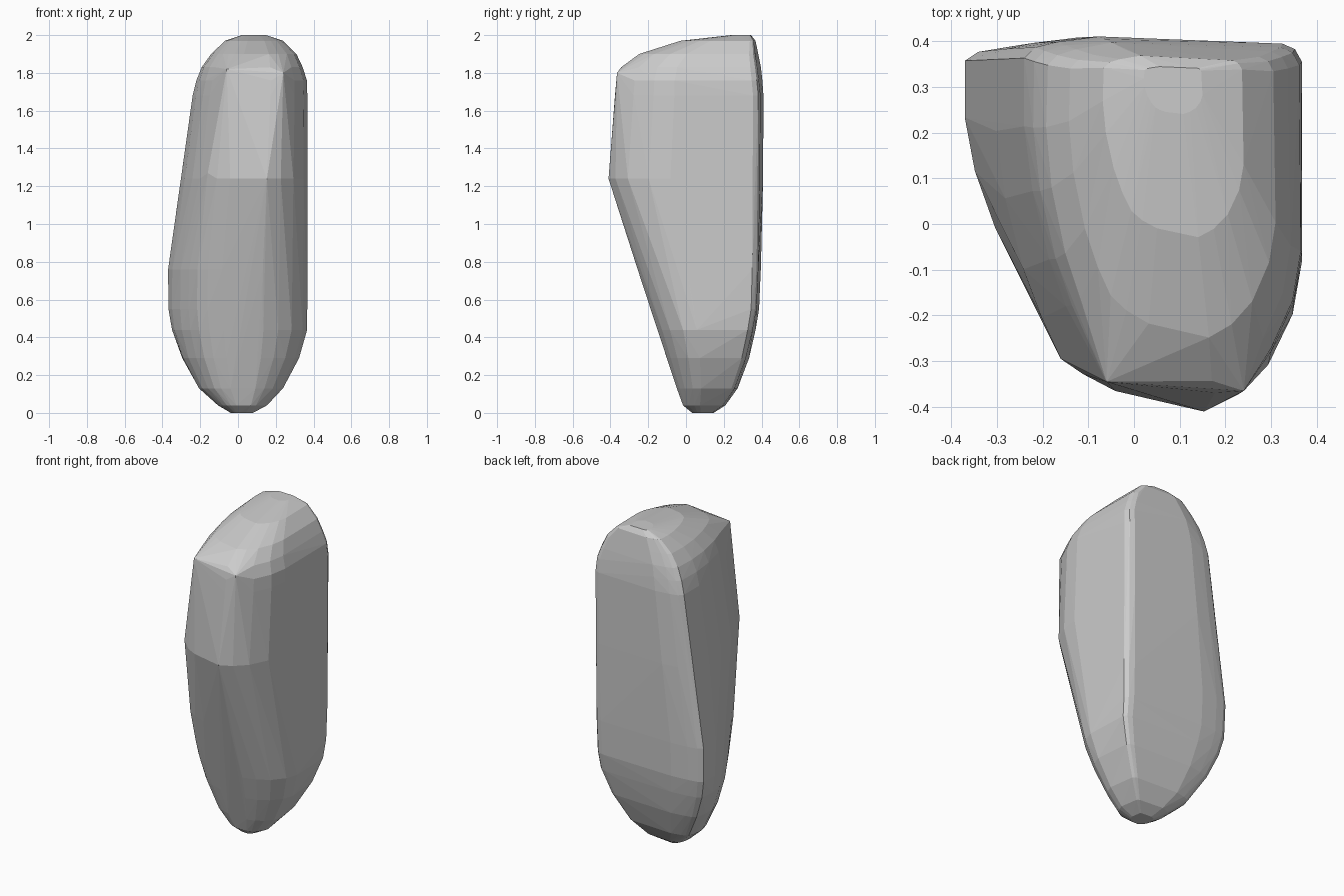
import bpy, bmesh
from math import hypot

# Plan outline in unit-box coordinates (flat back, rounded front, slanted left)
OUTLINE = [(0, .94), (.04, .97), (.12, .985), (.27, 1), (.93, .98), (.975, .965), (1, .93),
           (1, .40), (.97, .26), (.89, .125), (.79, .045), (.68, 0), (.39, .055),
           (.285, .10), (.21, .15), (.15, .25), (.09, .38), (.03, .57), (0, .75)]

# Level: z, left x, right x, front y, back y, roundness
LEVELS = [(0.00, -.04, .08, .03, .15, .7),
          (0.04, -.11, .155, -.02, .215, .6),
          (0.13, -.215, .24, -.053, .28, .45),
          (0.29, -.305, .325, -.105, .34, .3),
          (0.44, -.355, .367, -.153, .372, .15),
          (0.55, -.37, .367, -.188, .388, .05),
          (0.76, -.37, .367, -.256, .396, 0),
          (1.24, -.302, .367, -.41, .408, 0),
          (1.68, -.24, .367, -.376, .41, 0),
          (1.76, -.222, .365, -.37, .406, .05),
          (1.83, -.195, .343, -.345, .40, .1),
          (1.90, -.145, .31, -.25, .385, .1),
          (1.97, -.07, .24, -.03, .37, .1),
          (2.00, .02, .15, .24, .345, .2)]


def section(z, x0, x1, y0, y1, rnd):
    """Fit the outline to a level, blending it towards an ellipse."""
    pts = []
    for u, v in OUTLINE:
        a, b = u - .5, v - .5
        k = .5 / hypot(a, b)
        a, b = a * (1 - rnd + rnd * k), b * (1 - rnd + rnd * k)
        pts.append((x0 + (x1 - x0) * (a + .5), y0 + (y1 - y0) * (b + .5), z))
    return pts


bm = bmesh.new()
for level in LEVELS:
    for p in section(*level):
        bm.verts.new(p)

# Corners of the chipped front facet
for p in [(-.06, -.345, 1.82), (.24, -.365, 1.8), (-.16, -.295, 1.27), (.29, -.31, 1.25)]:
    bm.verts.new(p)

# Wrap everything in one convex skin
hull = bmesh.ops.convex_hull(bm, input=bm.verts)
loose = [v for v in bm.verts if not v.link_faces]
bmesh.ops.delete(bm, geom=loose, context='VERTS')
bmesh.ops.recalc_face_normals(bm, faces=bm.faces)

# Standing stone
mesh = bpy.data.meshes.new("standing_stone")
bm.to_mesh(mesh)
bm.free()
stone = bpy.data.objects.new("standing_stone", mesh)
bpy.context.collection.objects.link(stone)
